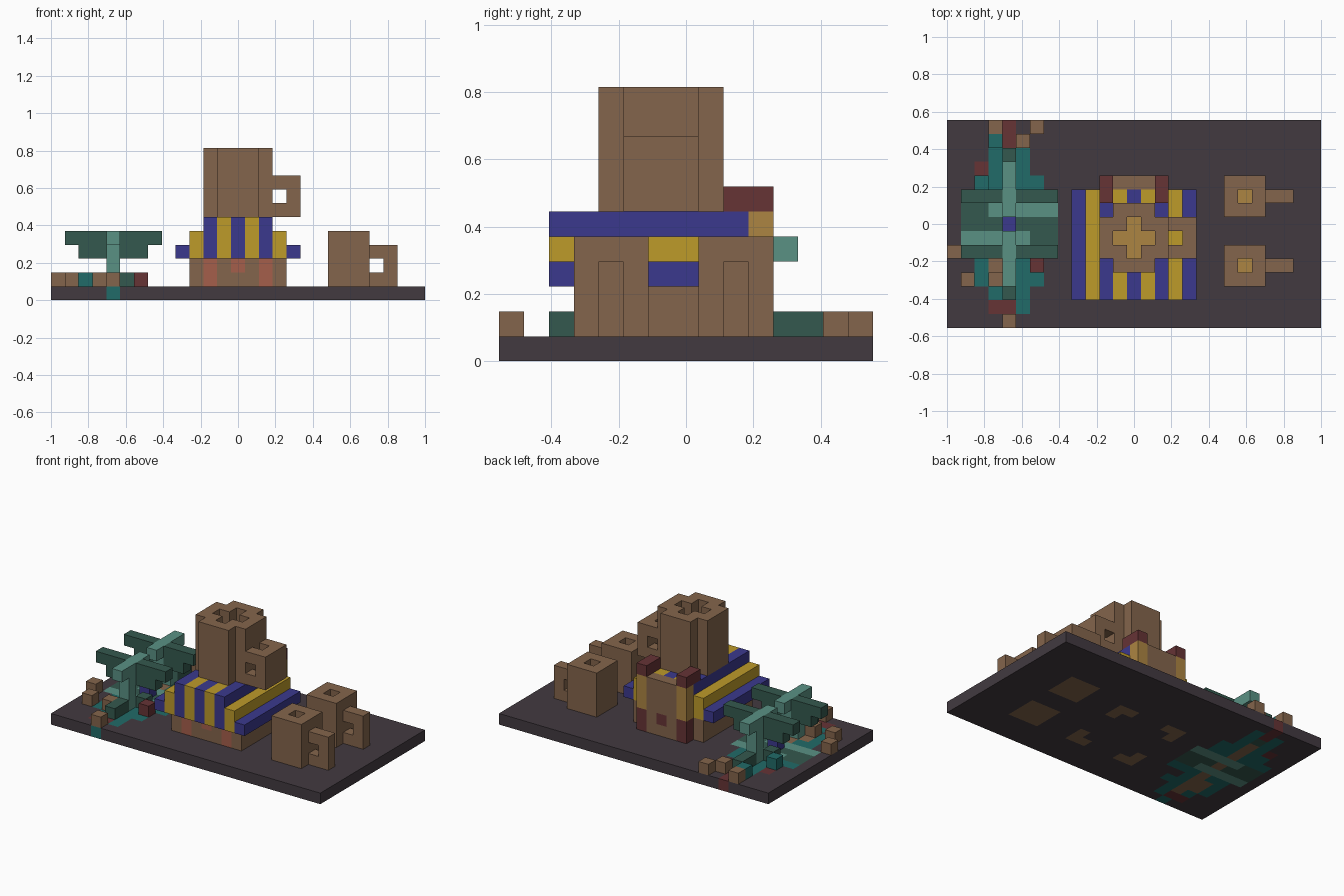
import bpy, bmesh
from mathutils import Vector

cube = bpy.data.objects.get("Cube")
if cube:
    bpy.data.objects.remove(cube, do_unlink=True)

NX, NY = 27, 15
U = 2 / NX  # block size


def linear(v):
    v /= 255
    return v / 12.92 if v <= 0.04045 else ((v + 0.055) / 1.055) ** 2.4


PALETTE = {"slate": "423a40", "brown": "84654c", "teal": "216b68", "green": "34594e",
           "pale_teal": "5a9184", "blue": "3b398d", "yellow": "bd9b2a", "tan": "ac8542",
           "dark_red": "663335", "salmon": "a55f4b"}
MATS = {}
for name, code in PALETTE.items():
    m = bpy.data.materials.new(name)
    m.use_nodes = True
    col = [linear(c) for c in bytes.fromhex(code)] + [1]
    m.diffuse_color = col
    shader = m.node_tree.nodes["Principled BSDF"]
    shader.inputs["Base Color"].default_value = col
    shader.inputs["Roughness"].default_value = 0.9
    MATS[name] = m
ORDER = list(PALETTE)


def span(v):
    """One index, or an inclusive pair, as a range."""
    return range(v[0], v[1] + 1) if isinstance(v, tuple) else (v,)


def fill(cells, color, i, j, k):
    """Fill a box of blocks with a colour; None carves it away."""
    for a in span(i):
        for b in span(j):
            for c in span(k):
                if color:
                    cells[a, b, c] = color
                else:
                    cells.pop((a, b, c), None)


AXES = [Vector(v) for v in ((1, 0, 0), (0, 1, 0), (0, 0, 1))]


def build(name, cells):
    """Make one mesh from the outer faces of the blocks."""
    bm = bmesh.new()
    for cell, color in cells.items():
        for a in range(3):
            for s in (-1, 1):
                side = list(cell)
                side[a] += s
                if tuple(side) in cells:
                    continue
                n, p, q = AXES[a] * s, AXES[(a + 1) % 3], AXES[(a + 2) % 3] * s
                mid = Vector(cell) + Vector((.5, .5, .5)) + n / 2
                ring = [mid + (p * x + q * y) / 2 for x, y in ((-1, -1), (1, -1), (1, 1), (-1, 1))]
                face = bm.faces.new([bm.verts.new((v - Vector((NX / 2, NY / 2, 0))) * U) for v in ring])
                face.material_index = ORDER.index(color)
    bmesh.ops.remove_doubles(bm, verts=bm.verts, dist=U / 100)
    mesh = bpy.data.meshes.new(name)
    bm.to_mesh(mesh)
    bm.free()
    for m in MATS.values():
        mesh.materials.append(m)
    bpy.context.collection.objects.link(bpy.data.objects.new(name, mesh))


# Base slab with the inlaid garden bed, listed from back to front
BED = ["....R", "...TRT", "...TGT", "..RTBT", "..TTBTT", ".TTTBTT", ".GGLLLLL", ".GGGBGGG",
       ".LLLLLGG", "..TTBTTT", "..TBBT", "..TBBTT", "...TBT", "...RRT", "....T"]
KEY = {"R": "dark_red", "T": "teal", "G": "green", "B": "brown", "L": "pale_teal"}
base = {}
fill(base, "slate", (0, NX - 1), (0, NY - 1), 0)
for row, line in enumerate(BED):
    for i, ch in enumerate(line):
        if ch in KEY:
            base[i, NY - 1 - row, 0] = KEY[ch]
for j in (3, 8):
    fill(base, "brown", (20, 22), (j, j + 2), 0)
for i, inner in ((10, 11), (16, 15)):
    for j, near in ((3, 4), (9, 8)):
        fill(base, "brown", i, j, 0)
        fill(base, "brown", inner, j, 0)
        fill(base, "brown", i, near, 0)
build("base_slab", base)

# Plant: two leaf walls, a long rib and its stems
plant = {}
for j, stem in ((5, 4), (9, 10)):
    fill(plant, "green", (1, 7), j, 4)
    fill(plant, "green", (2, 6), j, 3)
    fill(plant, "pale_teal", 4, stem, (1, 3))
    fill(plant, "pale_teal", 4, j, 3)
for j in ((3, 6), (8, 11)):
    fill(plant, "pale_teal", 4, j, 4)
for j in ((2, 3), (11, 12)):
    fill(plant, "green", 4, j, 1)
build("plant", plant)
bud = {}
fill(bud, "blue", 4, 7, 1)
build("blue_bud", bud)

# Loose stones around the plant
stones = {}
for color, spots in (("brown", [(0, 5), (1, 3), (3, 3), (4, 0), (3, 14), (5, 13), (6, 14)]),
                     ("teal", [(2, 10), (3, 13)]), ("green", [(5, 5), (3, 9)]),
                     ("dark_red", [(6, 4)])):
    for i, j in spots:
        fill(stones, color, i, j, 1)
build("stones", stones)

# Table body with patterned front and back
table = {}
fill(table, "brown", (10, 16), (3, 9), (1, 2))
fill(table, "brown", (11, 15), (3, 9), (3, 4))
fill(table, "brown", (11, 15), 10, (1, 5))
for color, j in (("salmon", 3), ("dark_red", 10)):
    for i in (11, 15):
        fill(table, color, i, j, (1, 2))
    fill(table, color, 13, j, 2)
for i in (11, 15):
    fill(table, "tan", i, 10, (3, 5))
    fill(table, "dark_red", i, (9, 10), 6)
build("table", table)

# Striped cloth, stepping down at both sides
cloth = {}
for i in range(11, 16):
    stripe = "blue" if i % 2 else "yellow"
    fill(cloth, stripe, i, (2, 9), 5)
    fill(cloth, stripe, i, 2, (3, 4))
for i in (10, 16):
    fill(cloth, "yellow", i, (2, 9), (3, 4))
for i in (9, 17):
    fill(cloth, "blue", i, (2, 9), 3)
build("striped_cloth", cloth)

# Large mug
mug = {}
fill(mug, "brown", (11, 15), (4, 8), (6, 10))
for i in (11, 15):
    for j in (4, 8):
        fill(mug, None, i, j, (6, 10))
for color, k in ((None, (7, 10)), ("tan", 6)):
    fill(mug, color, (12, 14), 6, k)
    fill(mug, color, 13, (5, 7), k)
fill(mug, "brown", (16, 17), (5, 7), (6, 8))
fill(mug, None, 16, (5, 7), 7)
fill(mug, None, 16, 6, (6, 8))
build("large_mug", mug)

# Two small mugs
for name, j in (("front_small_mug", 4), ("back_small_mug", 9)):
    cup = {}
    fill(cup, "brown", (20, 22), (j - 1, j + 1), (1, 4))
    fill(cup, None, 21, j, (2, 4))
    fill(cup, "tan", 21, j, 1)
    fill(cup, "brown", (23, 24), j, (1, 3))
    fill(cup, None, 23, j, 2)
    build(name, cup)
